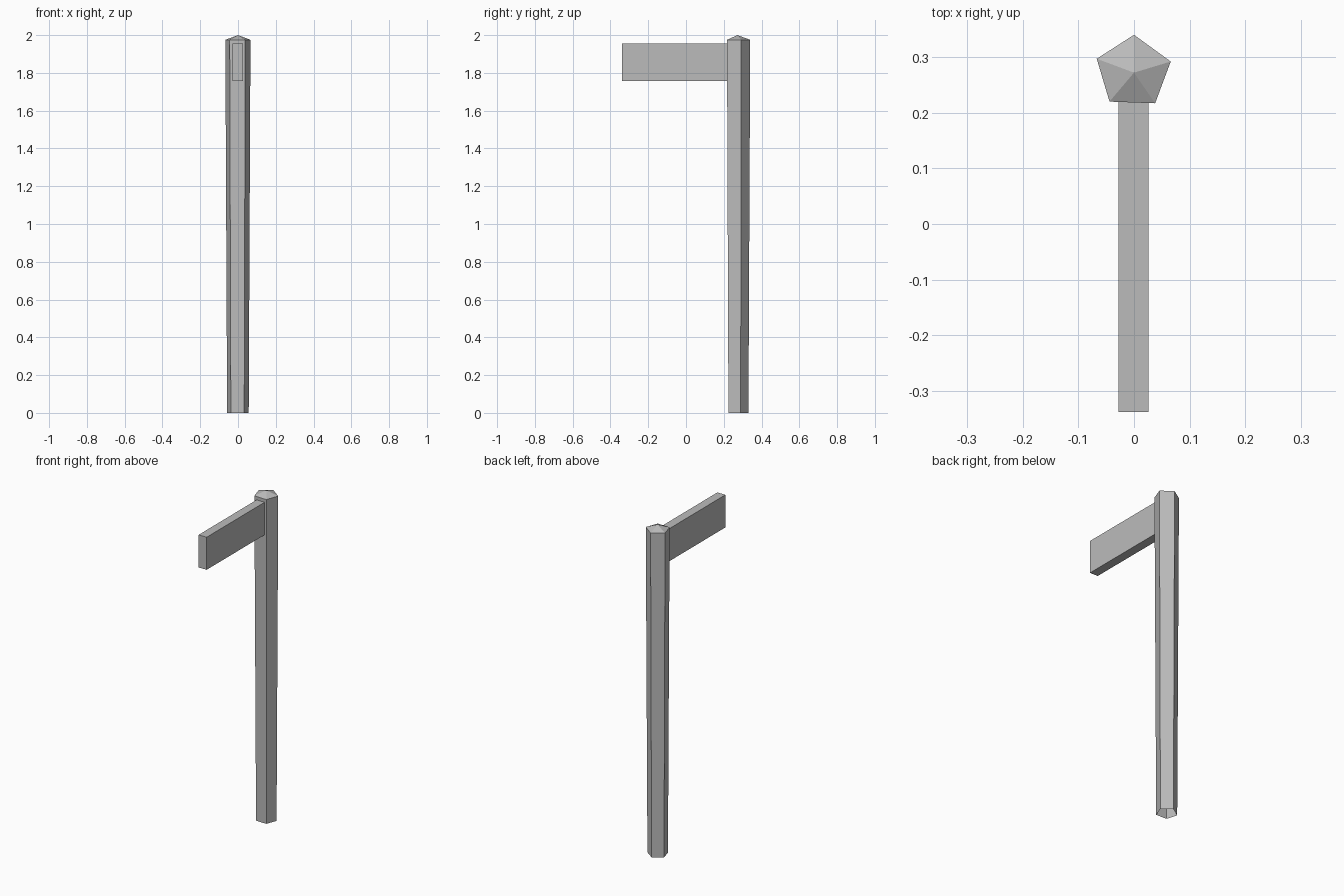
import bpy
import bmesh
from mathutils import Matrix, Vector

cube = bpy.data.objects.get("Cube")
if cube:
    bpy.data.objects.remove(cube, do_unlink=True)

# Single plain grey
grey = bpy.data.materials.new("plain grey")
grey.use_nodes = True
colour = (0.5, 0.5, 0.5, 1)
grey.diffuse_color = colour
grey.node_tree.nodes["Principled BSDF"].inputs["Base Color"].default_value = colour


def finish(bm, name):
    bmesh.ops.recalc_face_normals(bm, faces=bm.faces)
    mesh = bpy.data.meshes.new(name)
    bm.to_mesh(mesh)
    bm.free()
    mesh.materials.append(grey)
    obj = bpy.data.objects.new(name, mesh)
    bpy.context.collection.objects.link(obj)
    return obj


# Post: tapered five-sided shaft, open underneath, with a shallow pointed cap
outline = [(0.0, 0.068), (-0.067, 0.025), (-0.044, -0.052),
           (0.038, -0.055), (0.066, 0.020)]
centre = Vector((0, 0.272, 0))
bm = bmesh.new()


def ring(scale, z):
    return [bm.verts.new(centre + Vector((x * scale, y * scale, z))) for x, y in outline]


foot, shoulder = ring(0.86, 0), ring(1, 1.975)
tip = bm.verts.new(centre + Vector((0, 0, 2)))
for i in range(5):
    j = (i + 1) % 5
    bm.faces.new((foot[i], foot[j], shoulder[j], shoulder[i]))
    bm.faces.new((shoulder[i], shoulder[j], tip))
finish(bm, "post")

# Board: flat arm reaching forward from the top of the post
low, high = Vector((-0.028, -0.338, 1.757)), Vector((0.026, 0.225, 1.955))
bm = bmesh.new()
bmesh.ops.create_cube(bm, size=1, matrix=Matrix.LocRotScale((low + high) / 2, None, high - low))
finish(bm, "sign_board")
